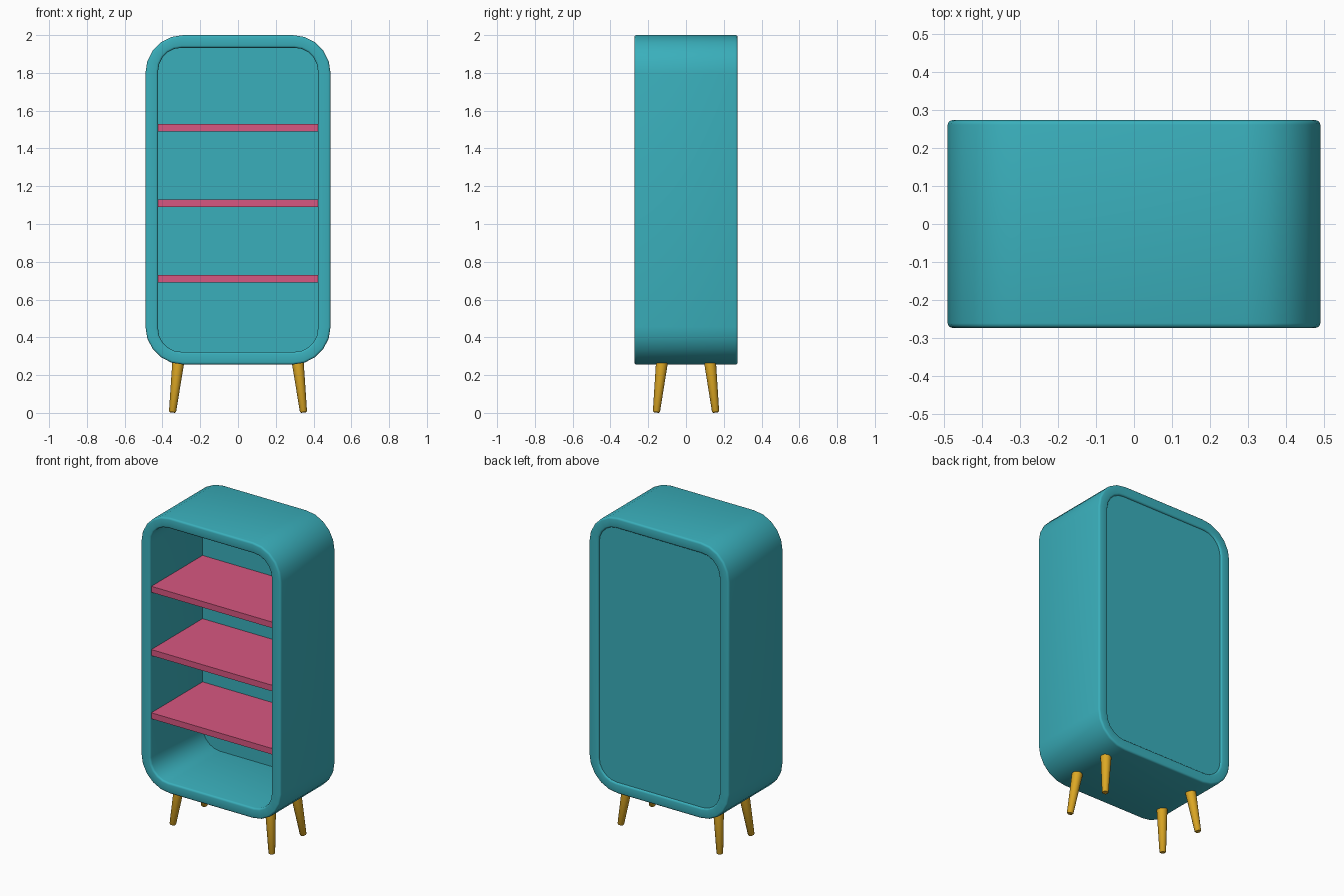
import bpy, bmesh, math
from mathutils import Vector

if "Cube" in bpy.data.objects:
    bpy.data.objects.remove(bpy.data.objects["Cube"])


def material(name, rgb):
    m = bpy.data.materials.new(name)
    m.diffuse_color = (*rgb, 1)
    m.use_nodes = True
    m.node_tree.nodes["Principled BSDF"].inputs["Base Color"].default_value = m.diffuse_color
    return m


TEAL = material("teal", (0.042, 0.43, 0.50))
PINK = material("pink", (0.68, 0.095, 0.22))
GOLD = material("gold", (0.72, 0.39, 0.018))

HALF_W, HALF_D, Z0, Z1 = 0.49, 0.273, 0.256, 2.0
WALL, EDGE, RADIUS = 0.067, 0.012, 0.2


def rounded_rect(inset, y, steps=5):
    """Rounded rectangle loop of the cabinet outline, shrunk by inset."""
    r = RADIUS - inset * 1.15
    cx, lo, hi = HALF_W - inset - r, Z0 + inset + r, Z1 - inset - r
    pts = []
    for i, (x, z) in enumerate([(cx, hi), (-cx, hi), (-cx, lo), (cx, lo)]):
        for k in range(steps + 1):
            a = math.pi / 2 * (i + k / steps)
            pts.append(Vector((x + r * math.cos(a), y, z + r * math.sin(a))))
    return pts


def loft(name, rings, mat, closed=False):
    """Skin rings of points; cap the ends unless the rings form a closed band."""
    bm = bmesh.new()
    loops = [[bm.verts.new(p) for p in ring] for ring in rings]
    n = len(loops[0])
    pairs = list(zip(loops, loops[1:]))
    if closed:
        pairs.append((loops[-1], loops[0]))
    else:
        bm.faces.new(loops[0])
        bm.faces.new(loops[-1])
    for a, b in pairs:
        for i in range(n):
            j = (i + 1) % n
            bm.faces.new((a[i], a[j], b[j], b[i]))
    bmesh.ops.recalc_face_normals(bm, faces=bm.faces)
    me = bpy.data.meshes.new(name)
    bm.to_mesh(me)
    bm.free()
    me.materials.append(mat)
    ob = bpy.data.objects.new(name, me)
    bpy.context.collection.objects.link(ob)
    bpy.ops.object.select_all(action='DESELECT')
    ob.select_set(True)
    bpy.context.view_layer.objects.active = ob
    bpy.ops.object.shade_smooth_by_angle(angle=math.radians(40))
    return ob


# Cabinet shell: wall cross-section with four softened edges
section = []
corners = [(EDGE, -HALF_D + EDGE, 180), (WALL - EDGE, -HALF_D + EDGE, 270),
           (WALL - EDGE, HALF_D - EDGE, 0), (EDGE, HALF_D - EDGE, 90)]
for t, y, start in corners:
    for k in range(4):
        a = math.radians(start + 30 * k)
        section.append((t + EDGE * math.cos(a), y + EDGE * math.sin(a)))
loft("cabinet_shell", [rounded_rect(t, y) for t, y in section], TEAL, closed=True)

# Back panel, set slightly into the shell
loft("back_panel", [rounded_rect(WALL - 0.002, y) for y in (0.25, 0.262)], TEAL)

# Shelves
W = HALF_W - WALL
for name, z in (("lower_shelf", 0.71), ("middle_shelf", 1.11), ("upper_shelf", 1.51)):
    rings = [[Vector((x, y, z + dz)) for x, y in
              ((-W, -0.262), (W, -0.262), (W, 0.252), (-W, 0.252))]
             for dz in (-0.019, 0.019)]
    loft(name, rings, PINK)

# Splayed tapered legs
for sy, fb in ((-1, "front"), (1, "back")):
    for sx, lr in ((-1, "left"), (1, "right")):
        foot = Vector((sx * 0.347, sy * 0.157, 0.003))
        top = Vector((sx * 0.315, sy * 0.126, 0.28))
        axis = (top - foot).normalized()
        u = axis.cross(Vector((0, 1, 0))).normalized()
        v = axis.cross(u)
        rings = []
        for d, r in ((0, 0.015), (0.005, 0.019), ((top - foot).length, 0.032)):
            rings.append([foot + axis * d + (u * math.cos(a) + v * math.sin(a)) * r
                          for a in (math.tau * k / 20 for k in range(20))])
        loft(f"{fb}_{lr}_leg", rings, GOLD)
